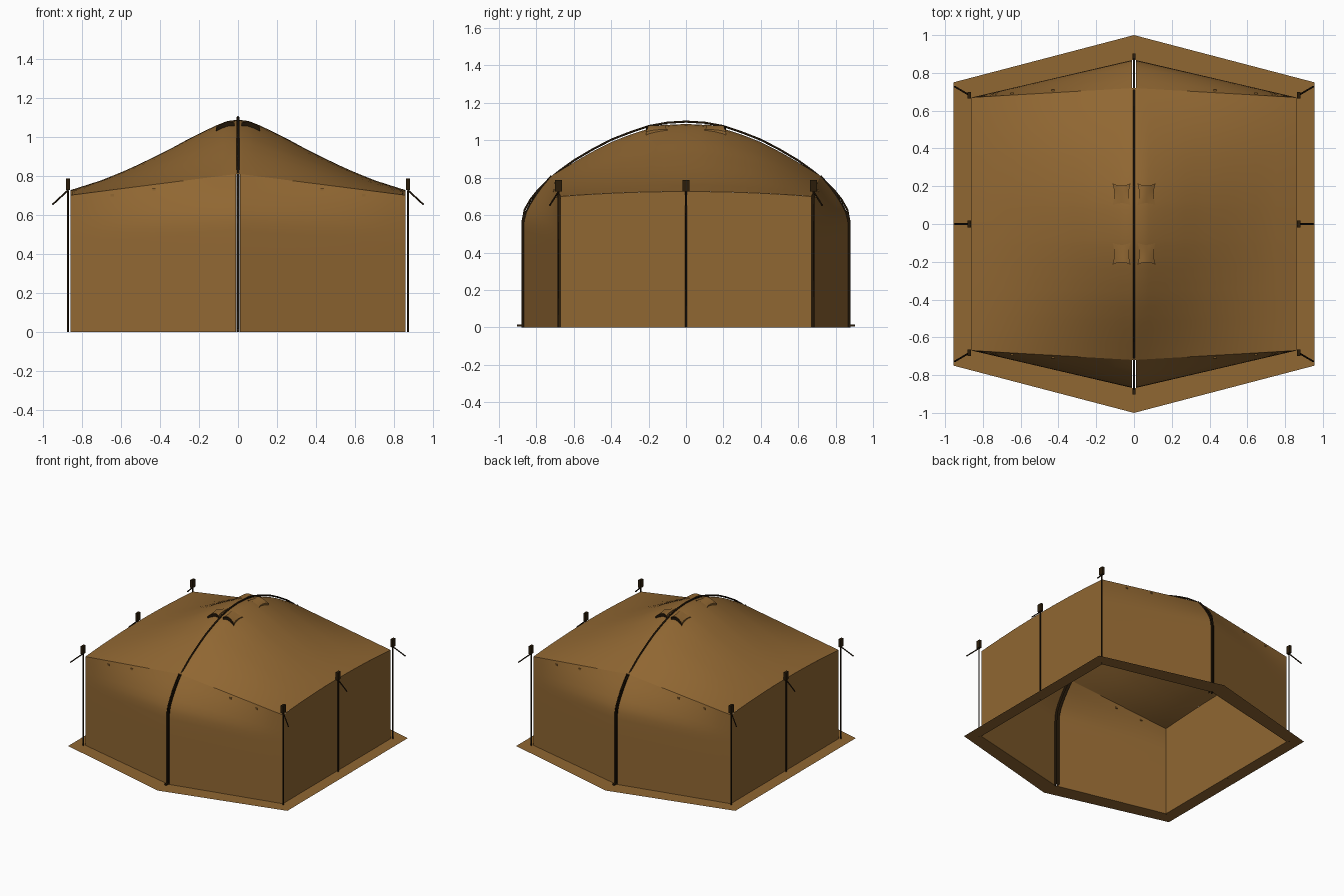
import bpy, bmesh, math
from mathutils import Vector

if "Cube" in bpy.data.objects:
    bpy.data.objects.remove(bpy.data.objects["Cube"])

def material(name, rgb):
    m = bpy.data.materials.new(name)
    m.diffuse_color = (*rgb, 1)
    m.use_nodes = True
    m.node_tree.nodes["Principled BSDF"].inputs["Base Color"].default_value = m.diffuse_color
    return m

CANVAS = material("tan canvas", (0.28, 0.135, 0.032))
POLE = material("black pole", (0.014, 0.007, 0.002))
CAP = material("dark brown cap", (0.024, 0.012, 0.003))

def finish(name, bm, mat, smooth=True):
    me = bpy.data.meshes.new(name)
    bm.to_mesh(me)
    bm.free()
    me.materials.append(mat)
    for p in me.polygons:
        p.use_smooth = smooth
    ob = bpy.data.objects.new(name, me)
    bpy.context.collection.objects.link(ob)
    return ob

def sheet(name, rows, mat, smooth=True, out=Vector((0, 0, 0.4))):
    """Grid surface through rows of points, facing away from the point out."""
    bm = bmesh.new()
    vs = [[bm.verts.new(p) for p in r] for r in rows]
    for a, b in zip(vs, vs[1:]):
        for i in range(len(a) - 1):
            bm.faces.new((a[i], a[i + 1], b[i + 1], b[i]))
    bm.normal_update()
    if sum(f.normal.dot(f.calc_center_median() - out) for f in bm.faces) < 0:
        bmesh.ops.reverse_faces(bm, faces=bm.faces[:])
    return finish(name, bm, mat, smooth)

def tube(name, pts, r, mat):
    cu = bpy.data.curves.new(name, 'CURVE')
    cu.dimensions = '3D'
    cu.bevel_depth = r
    cu.bevel_resolution = 1
    cu.use_fill_caps = True
    sp = cu.splines.new('POLY')
    sp.points.add(len(pts) - 1)
    for q, p in zip(sp.points, pts):
        q.co = (*p, 1)
    cu.materials.append(mat)
    ob = bpy.data.objects.new(name, cu)
    bpy.context.collection.objects.link(ob)

def box(name, c, size, mat):
    bm = bmesh.new()
    bmesh.ops.create_cube(bm, size=1)
    bmesh.ops.scale(bm, vec=size, verts=bm.verts)
    finish(name, bm, mat, False).location = c

def lerp(table, x):
    for (a, fa), (b, fb) in zip(table, table[1:]):
        if x <= b:
            return fa + (fb - fa) * (x - a) / (b - a)
    return table[-1][1]

W, D, SEAM = 0.86, 0.67, 0.72
RIDGE = [(0, 1.087), (.1, 1.083), (.2, 1.062), (.3, 1.03), (.4, .99),
         (.5, .94), (.6, .882), (SEAM, .81)]
BELL = [(0, 1), (.06, .985), (.116, .935), (.2, .84), (.286, .74), (.4, .59),
        (.523, .445), (.61, .345), (.7, .25), (.82, .135), (1, 0)]

def roof_z(u, s):
    s2 = s * s
    w = lerp(BELL, u) * (1 - s2) + (1 - u) * s2
    eave = .726 - .026 * s2
    return eave + (lerp(RIDGE, abs(s) * SEAM) - eave) * w

def roof_at(x, y):
    u = abs(x) / W
    return roof_z(u, y / (SEAM + (D - SEAM) * u))

# Roof
us = [i / 16 for i in range(-16, 17)]
us = sorted(set(us + [.03, -.03, .09, -.09]))
ss = [i / 18 for i in range(-18, 19)]
sheet("roof", [[(u * W, s * (SEAM + (D - SEAM) * abs(u)), roof_z(abs(u), s))
                for u in us] for s in ss], CANVAS)

# End walls: upright below, curving in towards the roof at the middle
PROFILE = [(.87, 0), (.87, .2), (.87, .4), (.87, .52), (.867, .57), (.855, .615),
           (.832, .66), (.80, .71), (.765, .757), (SEAM, .81)]

def end_wall(x, y, z):
    t = abs(x) / W
    return y + (D - y) * t, z + (z * .70 / .81 - z) * t

for sy, end in ((-1, "front"), (1, "back")):
    for sx, side in ((-1, "left"), (1, "right")):
        xs = [.011 + (W - .011) * i / 10 for i in range(11)]
        rows = []
        for y, z in PROFILE:
            row = []
            for x in xs:
                py, pz = end_wall(x, y, z)
                row.append((sx * x, sy * py, pz))
            rows.append(row)
        sheet(f"{end}_wall_{side}", rows, CANVAS)
        # Dark flange along the opening, turned in behind the pole
        flange = []
        for i, (y, z) in enumerate(PROFILE):
            y0, z0 = PROFILE[max(i - 1, 0)]
            y1, z1 = PROFILE[min(i + 1, len(PROFILE) - 1)]
            n = Vector((z1 - z0, y0 - y1)).normalized()
            flange.append([(sx * .0105, sy * (y + n.x * d), z + n.y * d) for d in (-.03, .005)])
        sheet(f"{end}_flange_{side}", flange, POLE, True, Vector((sx, 0, .4)))
        # Toggles under the roof seam
        for x, z in ((.43, .73), (.645, .70)):
            t = x / W
            k = z / (1 + (.70 / .81 - 1) * t)
            y = lerp([(b, a) for a, b in PROFILE], k)
            box(f"{end}_toggle", (sx * x, sy * (y + (D - y) * t), z), (.016, .012, .012), CANVAS)
    box(f"{end}_pole_foot", (0, sy * .888, .01), (.016, .03, .012), CAP)

# Side walls with a slightly arched top, and their poles
for sx, side in ((-1, "left"), (1, "right")):
    ys = [-1 + i / 6 for i in range(13)]
    sheet(f"{side}_wall", [[(sx * W, s * D, 0) for s in ys],
                           [(sx * W, s * D, .726 - .026 * s * s) for s in ys]], CANVAS, False)
    for k in (-1, 0, 1):
        x, y = sx * .872, k * .682
        d = Vector((sx * .078, k * .046, -.072))
        top = Vector((x, y, .725))
        tube(f"{side}_pole", [(x, y, 0), top], .0055, POLE)
        box(f"{side}_pole_cap", (x, y, .757), (.02, .036, .06), CAP)
        tube(f"{side}_guy_strap", [top, top + d], .0045, POLE)

# Arched centre pole
ARCH = [(.873, 0), (.873, .57), (.862, .63), (.83, .685), (.79, .735), (.74, .785), (.68, .834),
        (.6, .892), (.5, .951), (.4, 1.003), (.3, 1.042), (.2, 1.076), (.1, 1.094)]
arch = [(0, -y, z) for y, z in ARCH] + [(0, 0, 1.1)] + [(0, y, z) for y, z in ARCH[::-1]]
tube("centre_pole", arch, .0065, POLE)

# Roof vents: pinched hoods, low towards the peak and lifted at a dark outer mouth
N = 6
for sx in (-1, 1):
    for sy in (-1, 1):
        rows = []
        for i in range(N + 1):
            a = 2 * i / N - 1
            row = []
            for j in range(N + 1):
                b = 2 * j / N - 1
                x = .066 + .048 * a * (.8 + .2 * b * b)
                y = .157 + .058 * b * (.8 + .2 * a * a)
                z = roof_at(x, y) + .004 + .011 * (1 + b) * (1 - .4 * a * a)
                row.append((sx * x, sy * y, z))
            rows.append(row)
        sheet("roof_vent", rows, CANVAS, True, Vector((0, 0, .4)))
        rim = [r[N] for r in rows]
        low = [(x, y, roof_at(x, y) - .002) for x, y, z in rim]
        sheet("vent_mouth", [[(x, y, z - .001) for x, y, z in rim], low], POLE, True)
        for i in (0, N):
            low = [(x, y, roof_at(x, y) - .002) for x, y, z in rows[i]]
            sheet("vent_cheek", [rows[i], low], CANVAS, True,
                  Vector((sx * .066, sy * .157, 1.05)))

# Ground skirt: six-sided flat ring
outer = [(0, 1), (.955, .75), (.955, -.75), (0, -1), (-.955, -.75), (-.955, .75)]
inner = [(0, .87), (W, D), (W, -D), (0, -.87), (-W, -D), (-W, D)]
ring = [[(x, y, .001) for x, y in p + p[:1]] for p in (outer, inner)]
sheet("ground_skirt", ring, CANVAS, False, Vector((0, 0, -1)))
